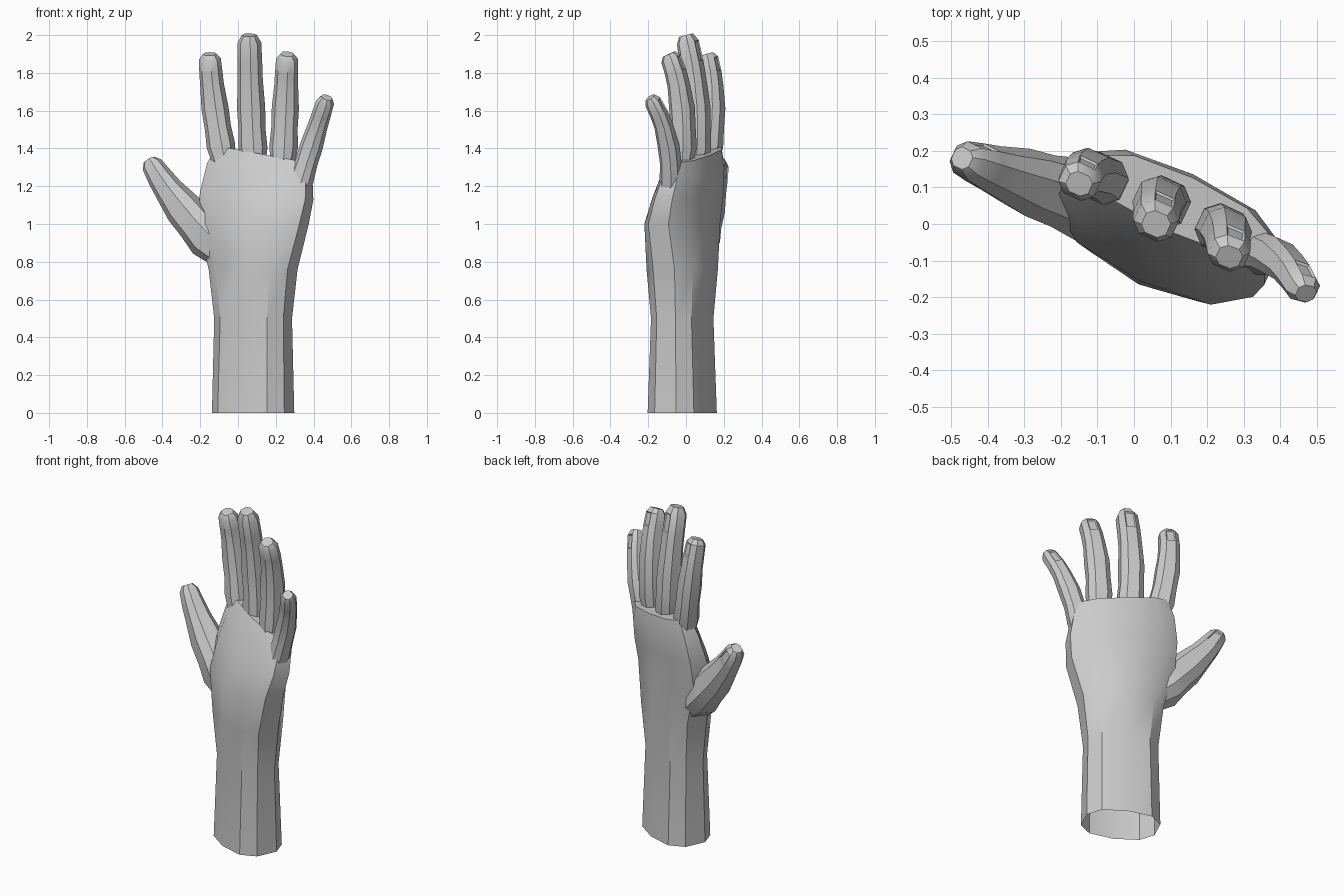
import bpy, bmesh, math
from mathutils import Vector

if "Cube" in bpy.data.objects:
    bpy.data.objects.remove(bpy.data.objects["Cube"])

skin = bpy.data.materials.new("skin_grey")
skin.use_nodes = True
grey = (0.6, 0.6, 0.6, 1)
skin.diffuse_color = grey
skin.node_tree.nodes["Principled BSDF"].inputs["Base Color"].default_value = grey

# The hand is turned: its width runs along across, its back faces along back
up = Vector((0, 0, 1))
across = Vector((0.9, -0.42, 0)).normalized()
back = up.cross(across)


def ring(bm, centre, axis, half_width, half_depth, sides, slope=0):
    """Rounded-box cross-section, square to the axis, optionally sloped."""
    u = (across - axis * across.dot(axis)).normalized()
    v = axis.cross(u)
    verts = []
    for i in range(sides):
        angle = math.tau * (i + 0.5) / sides
        c, s = math.cos(angle), math.sin(angle)
        point = centre + u * half_width * math.copysign(abs(c) ** 0.8, c)
        point += v * half_depth * math.copysign(abs(s) ** 0.8, s)
        point.z += slope * (point.x - centre.x)
        verts.append(bm.verts.new(point))
    return verts


def bridge(bm, rings):
    """Skin the rings and close the far end, leaving the near end open."""
    for low, high in zip(rings, rings[1:]):
        for i in range(len(low)):
            bm.faces.new((low[i - 1], low[i], high[i], high[i - 1]))
    bm.faces.new(rings[-1])
    bm.normal_update()


def finish(bm, name):
    mesh = bpy.data.meshes.new(name)
    bm.to_mesh(mesh)
    bm.free()
    mesh.materials.append(skin)
    obj = bpy.data.objects.new(name, mesh)
    bpy.context.collection.objects.link(obj)
    bpy.ops.object.select_all(action='DESELECT')
    obj.select_set(True)
    bpy.context.view_layer.objects.active = obj
    bpy.ops.object.shade_smooth_by_angle(angle=math.radians(35))


def palm(name, sections):
    """Sections give height, half width and half depth; the top leans back."""
    bm = bmesh.new()
    rings = []
    for z, width, depth in sections:
        lift = max(0, z - 1)
        centre = Vector((0.08 + lift / 8, lift / 5 - 0.02, z))
        rings.append(ring(bm, centre, up, width, depth, 10, -lift / 2))
    bridge(bm, rings)
    finish(bm, name)


def digit(name, base, joint, tip, root_size, tip_size):
    """Finger on a smooth curve through base, joint and tip, with a nail."""
    base, joint, tip = Vector(base), Vector(joint), Vector(tip)
    bend = base + tip - 2 * joint
    start = 4 * joint - 3 * base - tip
    bm = bmesh.new()
    rings = []
    # Narrow hidden root, fuller middle knuckle, blunt fingertip
    for t, swell in ((0, 0.5), (0.25, 1), (0.38, 0.96), (0.52, 1.04),
                     (0.7, 0.98), (0.82, 1), (0.95, 1), (1, 0.65)):
        centre = base + start * t + 2 * bend * t * t
        axis = (start + 4 * bend * t).normalized()
        size = swell * (root_size + (tip_size - root_size) * t)
        rings.append(ring(bm, centre, axis, size, size * 0.92, 8))
    bridge(bm, rings)
    # Nail pressed into the back of the last joint
    last = set(rings[-2] + rings[-3])
    nail = max((f for f in bm.faces if len(f.verts) == 4 and last.issuperset(f.verts)),
               key=lambda f: f.normal.dot(back))
    bmesh.ops.inset_region(bm, faces=[nail], thickness=0.008, depth=-0.006)
    finish(bm, name)


palm("palm_and_forearm", [
    (0, 0.22, 0.16), (0.5, 0.21, 0.14), (0.76, 0.24, 0.16), (1, 0.31, 0.15),
    (1.15, 0.32, 0.13), (1.28, 0.3, 0.11), (1.37, 0.26, 0.08)])

digit("index_finger", (-0.05, 0.09, 1.2), (-0.12, 0.14, 1.6), (-0.15, 0.11, 1.9), 0.08, 0.055)
digit("middle_finger", (0.09, 0.04, 1.2), (0.07, 0.06, 1.6), (0.06, 0, 2), 0.08, 0.06)
digit("ring_finger", (0.23, -0.03, 1.18), (0.25, -0.02, 1.6), (0.26, -0.09, 1.9), 0.08, 0.055)
digit("little_finger", (0.28, -0.09, 1.05), (0.385, -0.09, 1.4), (0.47, -0.19, 1.67), 0.07, 0.045)
digit("thumb", (0, 0.02, 0.78), (-0.28, 0.11, 1.07), (-0.47, 0.18, 1.34), 0.14, 0.05)
